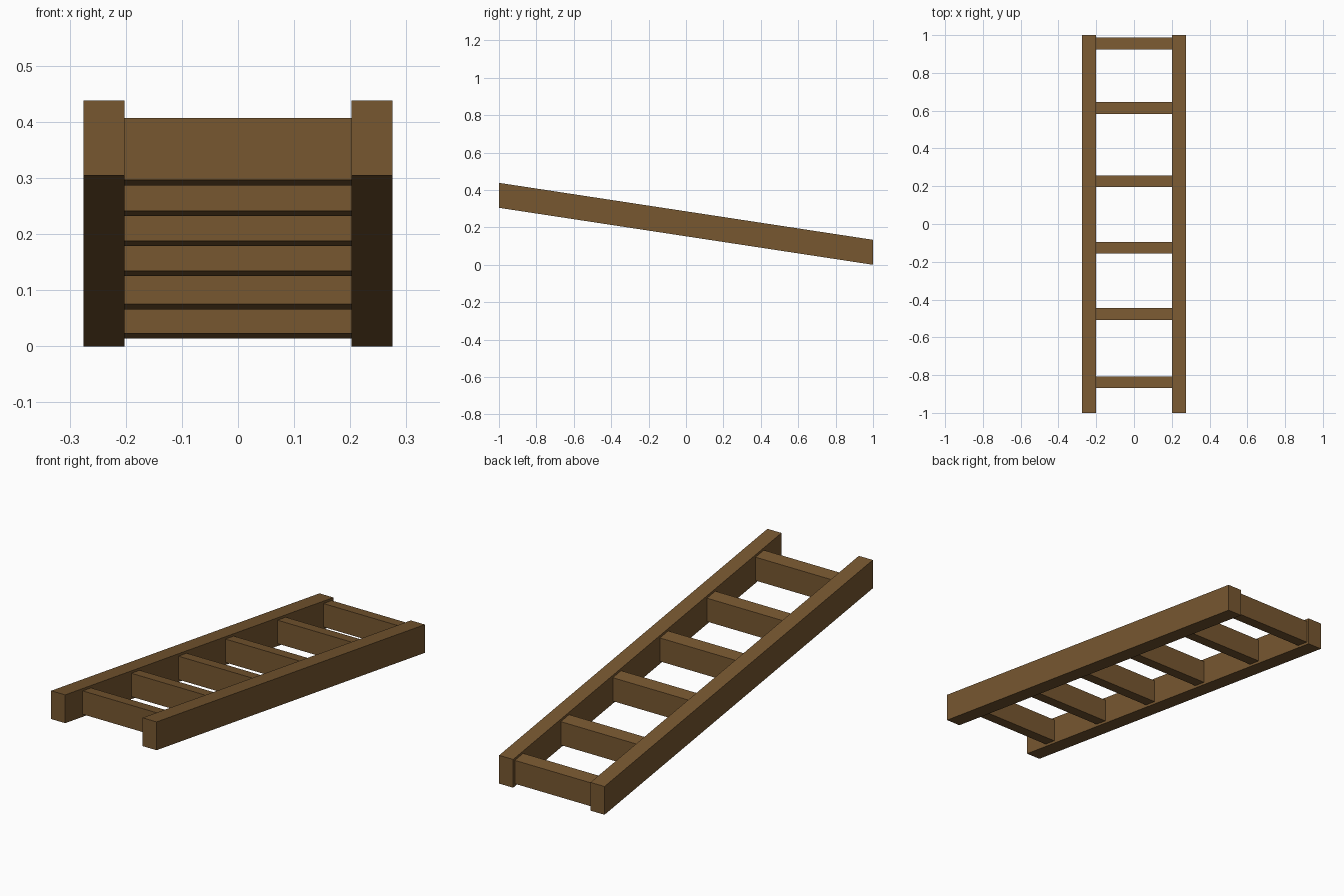
import bpy
import bmesh

if "Cube" in bpy.data.objects:
    bpy.data.objects.remove(bpy.data.objects["Cube"])

SLOPE = -0.1523   # the ladder leans: z drops towards the back

wood = bpy.data.materials.new("brown_wood")
wood.diffuse_color = (0.185, 0.096, 0.030, 1)
wood.use_nodes = True
wood.node_tree.nodes["Principled BSDF"].inputs["Base Color"].default_value = wood.diffuse_color


def sloped_beam(name, x0, x1, y0, y1, low, high):
    """Box with vertical ends, sheared to follow the ladder slope.
    low / high are heights at y = 0."""
    bm = bmesh.new()
    bmesh.ops.create_cube(bm, size=1)
    for v in bm.verts:
        x = x1 if v.co.x > 0 else x0
        y = y1 if v.co.y > 0 else y0
        z = (high if v.co.z > 0 else low) + SLOPE * y
        v.co = (x, y, z)
    mesh = bpy.data.meshes.new(name)
    bm.to_mesh(mesh)
    bm.free()
    mesh.materials.append(wood)
    obj = bpy.data.objects.new(name, mesh)
    bpy.context.collection.objects.link(obj)
    return obj


# Side rails
LOW, HIGH = 0.1523, 0.2857
sloped_beam("left_rail", -0.275, -0.202, -1, 1, LOW, HIGH)
sloped_beam("right_rail", 0.202, 0.275, -1, 1, LOW, HIGH)

# Rungs, slightly unevenly spaced, tucked into the rails
for i, y in enumerate((-0.838, -0.476, -0.125, 0.226, 0.614, 0.956)):
    sloped_beam(f"rung_{i + 1}", -0.204, 0.204, y - 0.031, y + 0.031,
                LOW + 0.0118, HIGH - 0.0112)
